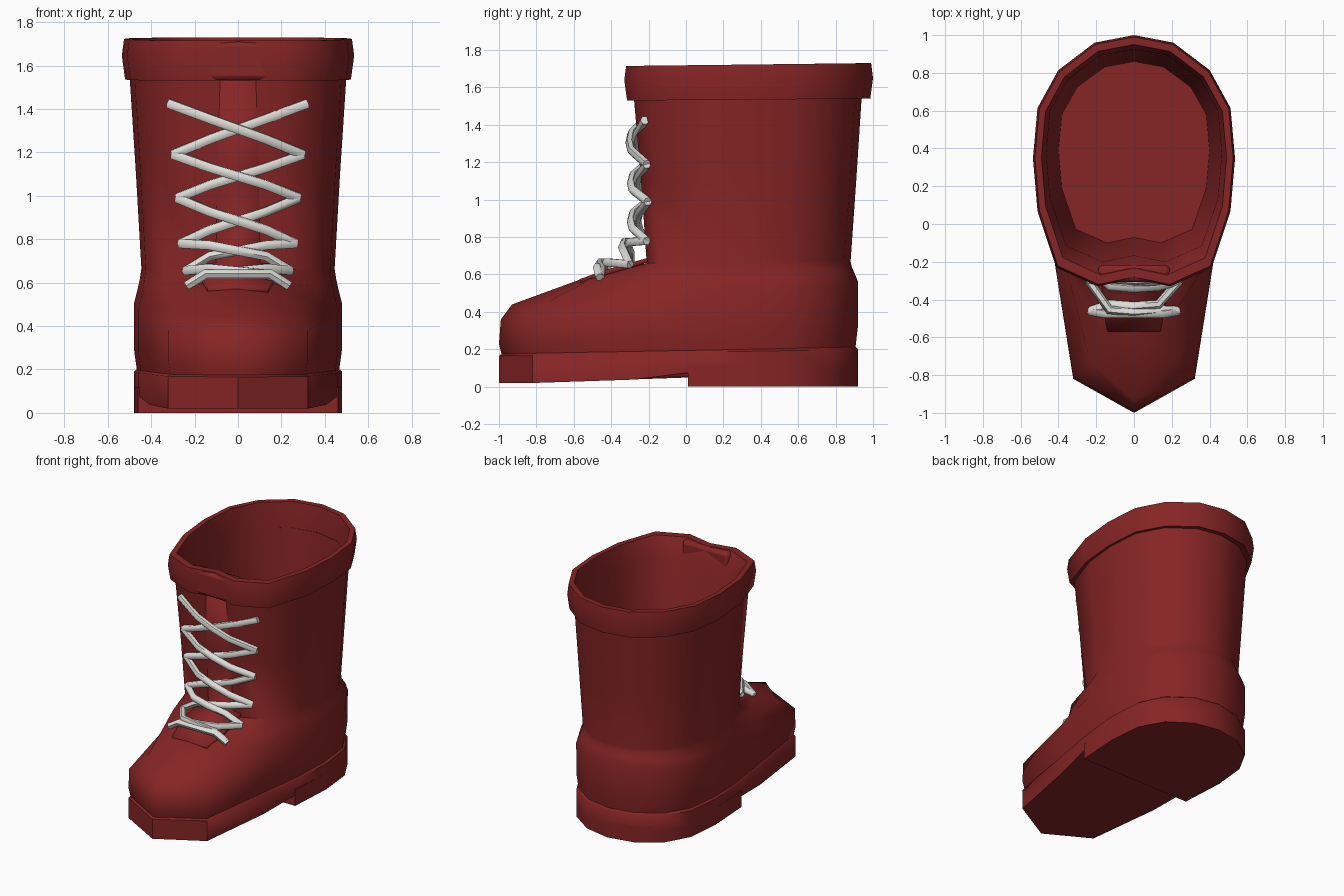
import bpy, math

if "Cube" in bpy.data.objects:
    bpy.data.objects.remove(bpy.data.objects["Cube"], do_unlink=True)


def material(name, rgb):
    m = bpy.data.materials.new(name)
    m.use_nodes = True
    m.diffuse_color = (*rgb, 1)
    m.node_tree.nodes["Principled BSDF"].inputs["Base Color"].default_value = (*rgb, 1)
    return m


RED = material("red_leather", (0.24, 0.018, 0.018))
WHITE = material("white_lace", (0.72, 0.72, 0.69))

# Half outlines, heel to toe: (share of half width, share of length)
SHAFT = [(0, 1), (.39, .97), (.75, .86), (.955, .71), (1, .51), (.955, .3), (.77, .075), (.36, 0), (0, .03)]
FOOT = [(0, 1), (.4, .98), (.75, .92), (.95, .83), (1, .7), (.96, .55), (.85, .375), (.67, .094), (0, 0)]
INSTEP = FOOT[:6] + [(.8, .375), (.5, .11), (0, 0)]


def blend(a, b, t):
    return [(p[0] + (q[0] - p[0]) * t, p[1] + (q[1] - p[1]) * t) for p, q in zip(a, b)]


def ring(profile, half, front, back, z_front, z_back=None):
    z_back = z_front if z_back is None else z_back
    pts = [(half * u, front + (back - front) * v, z_front + (z_back - z_front) * v) for u, v in profile]
    return pts + [(-x, y, z) for x, y, z in pts[-2:0:-1]]


def finish(obj, mat, angle):
    obj.data.materials.append(mat)
    bpy.ops.object.select_all(action='DESELECT')
    obj.select_set(True)
    bpy.context.view_layer.objects.active = obj
    bpy.ops.object.shade_smooth_by_angle(angle=math.radians(angle))
    return obj


def mesh_object(name, verts, faces, mat, angle):
    me = bpy.data.meshes.new(name)
    me.from_pydata(verts, [], faces)
    obj = bpy.data.objects.new(name, me)
    bpy.context.collection.objects.link(obj)
    return finish(obj, mat, angle)


def loft(name, rings, angle, cap_start=False, cap_end=False):
    n = len(rings[0])
    verts = [p for r in rings for p in r]
    faces = []
    for k in range(len(rings) - 1):
        for i in range(n):
            a, b = k * n + i, k * n + (i + 1) % n
            faces.append((a, a + n, b + n, b))
    if cap_start:
        faces.append(tuple(range(n)))
    if cap_end:
        faces.append(tuple(reversed(range(len(verts) - n, len(verts)))))
    return mesh_object(name, verts, faces, RED, angle)


# Foot and shaft
loft("boot_upper", [
    ring(FOOT, .465, -.985, .905, .17, .20),
    ring(FOOT, .48, -1, .92, .23, .33),
    ring(FOOT, .48, -.99, .92, .36, .56),
    ring(INSTEP, .465, -.93, .90, .44, .61),
    ring(blend(INSTEP, SHAFT, .5), .452, -.58, .885, .575, .645),
    ring(SHAFT, .445, -.21, .88, .66, .67),
    ring(SHAFT, .47, -.24, .91, 1.1),
    ring(SHAFT, .5, -.28, .94, 1.56)], 70)

# Rolled cuff continuing into the inner lining and insole
loft("cuff_and_lining", [
    ring(SHAFT, .48, -.26, .92, 1.53, 1.55),
    ring(SHAFT, .52, -.315, .985, 1.53, 1.54),
    ring(SHAFT, .535, -.33, 1, 1.64, 1.65),
    ring(SHAFT, .525, -.32, .99, 1.715, 1.73),
    ring(SHAFT, .49, -.27, .95, 1.715, 1.73),
    ring(SHAFT, .465, -.2, .925, 1.58),
    ring(SHAFT, .40, -.1, .86, .3)], 55, cap_end=True)


# Sole with a raised arch
def arch(point):
    x, y, z = point
    return x, y, .02 + .06 * min(max((y + .4) / .4, 0), 1)


bottom = [arch(p) for p in ring(FOOT, .48, -1, .92, 0)]
loft("sole", [bottom,
              ring(FOOT, .48, -1, .92, .165, .2),
              ring(FOOT, .455, -.97, .9, .185, .22)], 50, True, True)


# Heel block
def heel_ring(z):
    half = ring(FOOT, .48, -1, .92, z)[:6]
    half[-1] = (half[-1][0], .01, z)
    return half + [(-x, y, h) for x, y, h in half[:0:-1]]


loft("heel", [heel_ring(0), heel_ring(.12)], 50, True, True)

# Tongue strip running up the front
path = [(-.57, .575, .14), (-.42, .628, .17), (-.2, .69, .17), (-.225, 1.1, .175), (-.26, 1.56, .18)]
verts = [(s * w, y, z) for y, z, w in path for s in (-1, 1)]
faces = [(2 * i, 2 * i + 1, 2 * i + 3, 2 * i + 2) for i in range(len(path) - 1)]
tongue = mesh_object("tongue", verts, faces, RED, 60)
thick = tongue.modifiers.new("thickness", 'SOLIDIFY')
thick.thickness = .03
thick.offset = -1

# Tongue fold set into the cuff
bpy.ops.mesh.primitive_cube_add(size=1, location=(0, -.262, 1.62))
fold = bpy.context.object
fold.name = "tongue_fold"
fold.scale = (.38, .09, .18)
bpy.ops.object.transform_apply(location=False, rotation=False, scale=True)
bevel = fold.modifiers.new("soft_edges", 'BEVEL')
bevel.width = .025
bevel.segments = 2
finish(fold, RED, 50)


# Laces
def lace(name, points):
    cu = bpy.data.curves.new(name, 'CURVE')
    cu.dimensions = '3D'
    cu.bevel_depth = .024
    cu.bevel_resolution = 1
    cu.use_fill_caps = True
    sp = cu.splines.new('POLY')
    sp.points.add(len(points) - 1)
    for p, co in zip(sp.points, points):
        p.co = (*co, 1)
    obj = bpy.data.objects.new(name, cu)
    bpy.context.collection.objects.link(obj)
    bpy.ops.object.select_all(action='DESELECT')
    obj.select_set(True)
    bpy.context.view_layer.objects.active = obj
    bpy.ops.object.convert(target='MESH')
    finish(bpy.context.object, WHITE, 60)


rows = [(.32, 1.425, -.22), (.3, 1.19, -.21), (.28, .99, -.205), (.265, .78, -.21),
        (.24, .655, -.3), (.23, .59, -.46)]
for i, (top, low) in enumerate(zip(rows, rows[1:])):
    lift = .03 if i > 2 else 0
    for s, out in ((1, .055), (-1, .085)):
        y = (top[2] + low[2]) / 2 - out
        z = (top[1] + low[1]) / 2 + lift
        slope = (top[1] - low[1]) * .2
        lace(f"lace_{i}_{'left' if s > 0 else 'right'}", [
            (s * top[0], top[2], top[1]),
            (s * .13, y + .01, z + slope),
            (0, y, z),
            (-s * .13, y + .01, z - slope),
            (-s * low[0], low[2], low[1])])

# Straight bar at the bottom of the lacing
lace("lace_bar", [(-.235, -.46, .585), (-.15, -.475, .64), (.15, -.475, .64), (.235, -.46, .585)])
